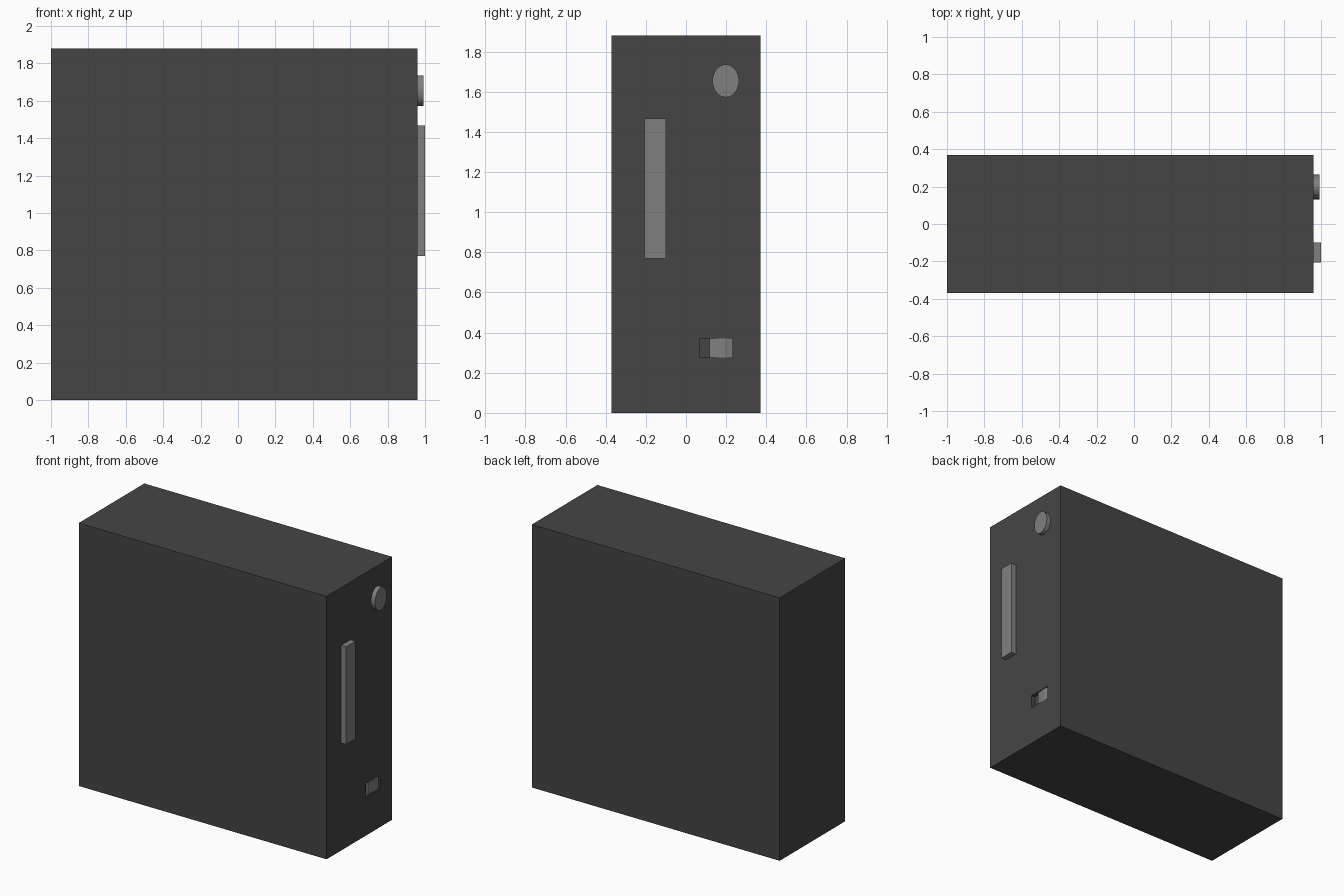
import bpy
import bmesh

if "Cube" in bpy.data.objects:
    bpy.data.objects.remove(bpy.data.objects["Cube"])


def material(name, value):
    m = bpy.data.materials.new(name)
    m.diffuse_color = (value, value, value, 1)
    m.use_nodes = True
    m.node_tree.nodes["Principled BSDF"].inputs["Base Color"].default_value = m.diffuse_color
    return m


DARK = material("dark_grey", 0.06)
GREY = material("mid_grey", 0.215)
FRONT = 0.96  # x of the panel that carries the controls


def box(name, lo, hi, mat):
    bpy.ops.mesh.primitive_cube_add(size=1, location=[(a + b) / 2 for a, b in zip(lo, hi)])
    ob = bpy.context.object
    ob.name = name
    ob.scale = [b - a for a, b in zip(lo, hi)]
    bpy.ops.object.transform_apply(location=False, rotation=False, scale=True)
    ob.data.materials.append(mat)
    return ob


# case with a shallow recess for the switch
case = box("case", (-1, -0.37, 0), (FRONT, 0.37, 1.88), DARK)
cutter = box("recess_cutter", (FRONT - 0.03, 0.067, 0.276), (FRONT + 0.05, 0.231, 0.371), DARK)
cutter.hide_render = True
cut = case.modifiers.new("recess", 'BOOLEAN')
cut.operation = 'DIFFERENCE'
cut.object = cutter
bpy.context.view_layer.objects.active = case
bpy.ops.object.modifier_apply(modifier=cut.name)
bpy.data.objects.remove(cutter)

# disc drive cover
box("drive_cover", (FRONT - 0.01, -0.206, 0.769), (1.0, -0.1, 1.467), GREY)

# oval power button
bpy.ops.mesh.primitive_cylinder_add(vertices=32, radius=1, depth=1,
                                    location=(FRONT + 0.011, 0.198, 1.654),
                                    rotation=(0, 1.570796, 0))
button = bpy.context.object
button.name = "power_button"
button.scale = (0.082, 0.066, 0.042)
bpy.ops.object.transform_apply(location=False, rotation=True, scale=True)
bpy.ops.object.shade_smooth_by_angle()
button.data.materials.append(GREY)

# switch: creased profile in the recess, extruded upwards
profile = [(FRONT - 0.03, 0.117), (FRONT - 0.012, 0.117), (FRONT - 0.003, 0.192),
           (FRONT - 0.012, 0.231), (FRONT - 0.03, 0.231)]
bm = bmesh.new()
base = bm.faces.new([bm.verts.new((x, y, 0.276)) for x, y in profile])
top = bmesh.ops.extrude_face_region(bm, geom=[base])["geom"]
bmesh.ops.translate(bm, vec=(0, 0, 0.095),
                    verts=[v for v in top if isinstance(v, bmesh.types.BMVert)])
bmesh.ops.recalc_face_normals(bm, faces=bm.faces)
mesh = bpy.data.meshes.new("switch")
bm.to_mesh(mesh)
bm.free()
mesh.materials.append(GREY)
bpy.context.collection.objects.link(bpy.data.objects.new("switch", mesh))
